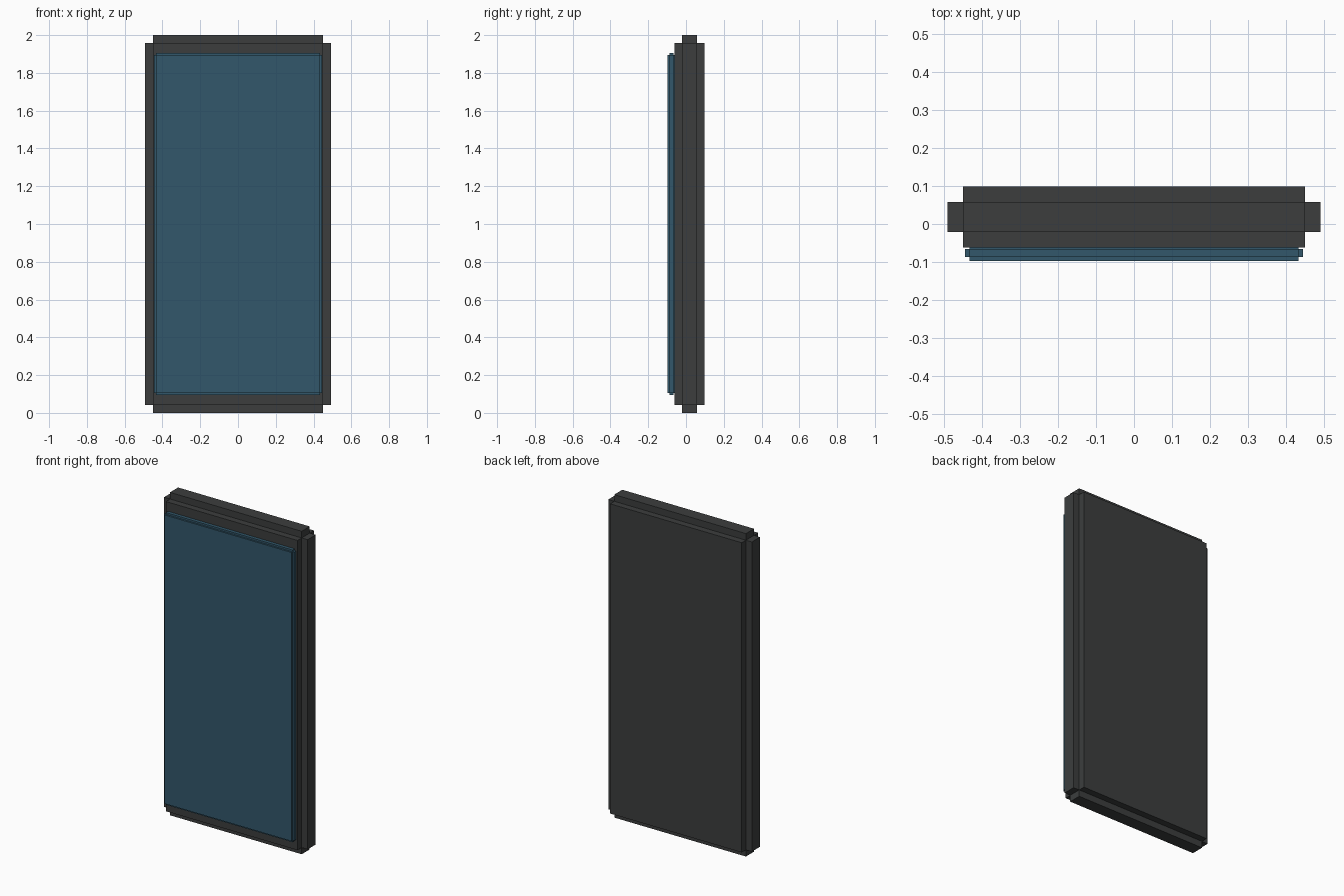
import bpy, bmesh
from mathutils import Vector

if "Cube" in bpy.data.objects:
    bpy.data.objects.remove(bpy.data.objects["Cube"])


def material(name, color):
    m = bpy.data.materials.new(name)
    m.diffuse_color = color
    m.use_nodes = True
    m.node_tree.nodes["Principled BSDF"].inputs["Base Color"].default_value = m.diffuse_color
    return m


def stepped_box(name, lo, hi, step, mat):
    """Core box with each of its six faces extruded straight out by step."""
    lo, hi = Vector(lo), Vector(hi)
    bm = bmesh.new()
    bmesh.ops.create_cube(bm, size=1)
    for v in bm.verts:
        v.co = Vector([(v.co[i] + 0.5) * (hi[i] - lo[i]) + lo[i] for i in range(3)])
    bm.normal_update()
    caps = bmesh.ops.extrude_discrete_faces(bm, faces=bm.faces[:])["faces"]
    bm.normal_update()
    for f in caps:
        offset = f.normal.copy() * step
        for v in f.verts:
            v.co += offset
    bmesh.ops.recalc_face_normals(bm, faces=bm.faces[:])
    mesh = bpy.data.meshes.new(name)
    bm.to_mesh(mesh)
    bm.free()
    mesh.materials.append(mat)
    obj = bpy.data.objects.new(name, mesh)
    bpy.context.collection.objects.link(obj)
    return obj


casing_mat = material("dark_casing", (0.045, 0.048, 0.048, 1))
screen_mat = material("blue_glass", (0.032, 0.095, 0.145, 1))

# Dark slab with stepped edges
stepped_box("casing", (-0.451, -0.021, 0.041), (0.451, 0.058, 1.959), 0.041, casing_mat)

# Blue panel on the front, its back step sunk into the casing
stepped_box("screen", (-0.434, -0.087, 0.106), (0.434, -0.066, 1.894), 0.011, screen_mat)
